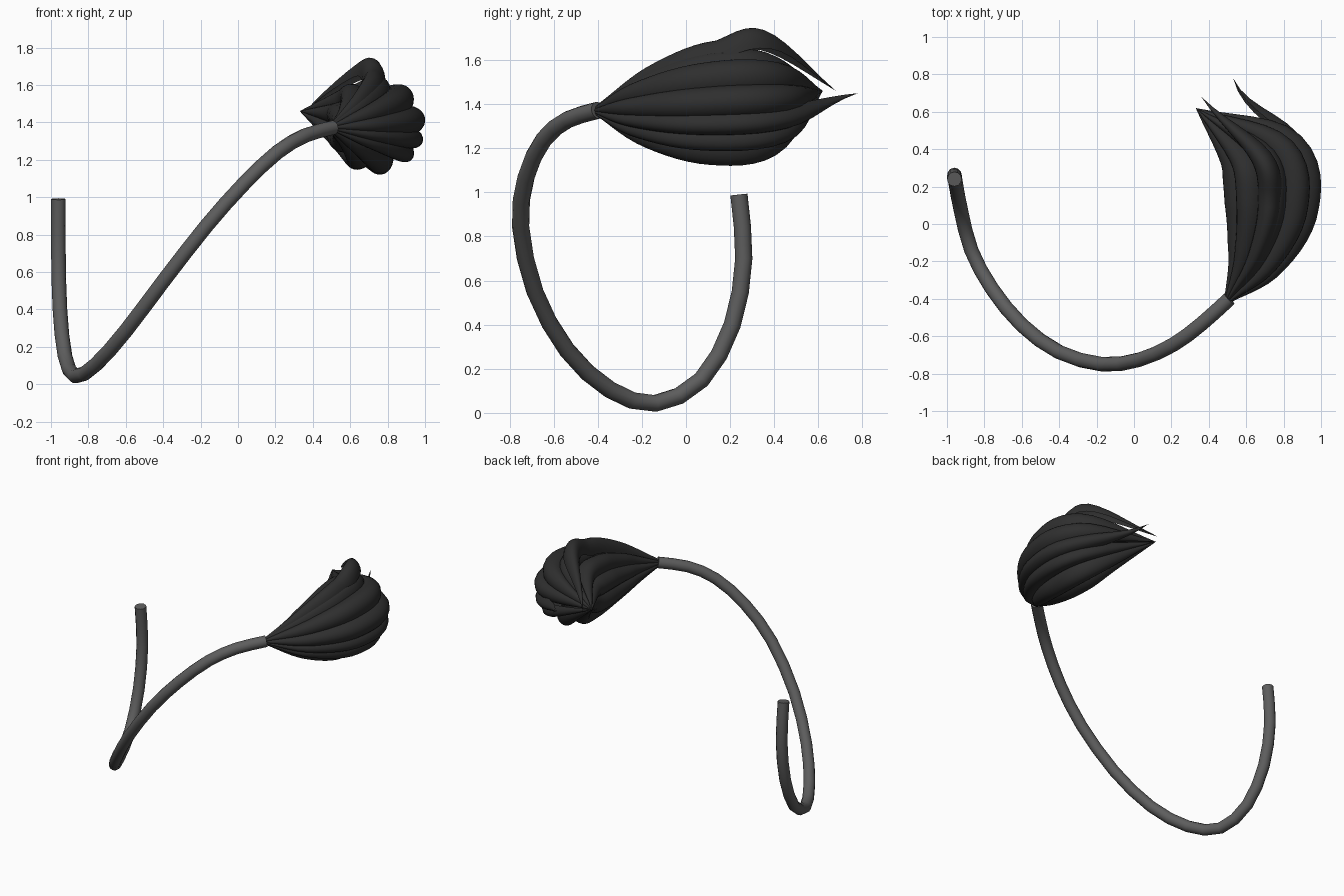
import bpy, math
from mathutils import Vector

if "Cube" in bpy.data.objects:
    bpy.data.objects.remove(bpy.data.objects["Cube"])


def material(name, v):
    m = bpy.data.materials.new(name)
    m.diffuse_color = (v, v, v, 1)
    m.use_nodes = True
    m.node_tree.nodes["Principled BSDF"].inputs["Base Color"].default_value = m.diffuse_color
    return m


def spline(pts, s):
    """Smooth interpolation through points of any size, s in 0..1."""
    n = len(pts) - 1
    i = min(int(s * n), n - 1)
    t = s * n - i
    b, c = Vector(pts[i]), Vector(pts[i + 1])
    a = Vector(pts[i - 1]) if i > 0 else 2 * b - c
    d = Vector(pts[i + 2]) if i + 2 <= n else 2 * c - b
    return 0.5 * (2 * b + (c - a) * t + (2 * a - 5 * b + 4 * c - d) * t**2
                  + (3 * b - a - 3 * c + d) * t**3)


stem_grey = material("stem_grey", 0.11)
petal_black = material("petal_black", 0.028)

# Curling stem
path = [(-.96, .24, .99), (-.96, .262, .7), (-.952, .21, .4), (-.925, .07, .15),
        (-.87, -.14, .043), (-.76, -.345, .105), (-.6, -.54, .285), (-.4, -.685, .55),
        (-.17, -.75, .845), (.03, -.725, 1.07), (.21, -.645, 1.24), (.36, -.535, 1.33),
        (.51, -.4, 1.372)]
curve = bpy.data.curves.new("stem", 'CURVE')
curve.dimensions = '3D'
curve.bevel_depth = 0.039
curve.bevel_resolution = 4
curve.use_fill_caps = True
sp = curve.splines.new('POLY')
N = 24
sp.points.add(N)
for i in range(N + 1):
    sp.points[i].co = (*spline(path, i / N), 1)
sp.use_smooth = True
stem = bpy.data.objects.new("stem", curve)
bpy.context.collection.objects.link(stem)
curve.materials.append(stem_grey)

# Bent axis of the flower head: x, y, z, radius
axis = [(.505, -.4, 1.37, .025), (.655, -.18, 1.37, .165), (.735, .1, 1.38, .252),
        (.68, .38, 1.40, .23), (.33, .62, 1.46, .0)]


def petal(name, angle, width, size=1.0, tip=(0, 0, 0), lift=0, rows=24, cols=12):
    """Ribbed petal following the axis; its edges tuck in under the crest."""
    verts, faces = [], []
    for i in range(rows + 1):
        t = i / rows
        p = spline(axis, t)
        tan = (spline(axis, min(t + .01, 1)) - spline(axis, max(t - .01, 0))).xyz.normalized()
        tan = (tan + Vector((0, .8 * t, 0))).normalized()
        side = tan.cross(Vector((0, 0, 1))).normalized()
        up = side.cross(tan)
        k = max(0, (t - .72) / .28)
        bump = lift * math.sin(math.pi * max(0, (t - .55) / .45))
        centre = p.xyz + Vector(tip) * k * k + up * bump
        for j in range(cols + 1):
            u = 2 * j / cols - 1
            a = math.radians(angle + width * u)
            r = max(p.w, 0) * size * (1.02 - .3 * u * u)
            verts.append(centre + r * (math.cos(a) * side + math.sin(a) * up))
    w = cols + 1
    for i in range(rows):
        for j in range(cols):
            q = i * w + j
            faces.append((q, q + 1, q + w + 1, q + w))
    me = bpy.data.meshes.new(name)
    me.from_pydata(verts, [], faces)
    me.polygons.foreach_set("use_smooth", [True] * len(faces))
    me.materials.append(petal_black)
    ob = bpy.data.objects.new(name, me)
    bpy.context.collection.objects.link(ob)


# Closed ring of petals
ring = [(48, 27), (8, 25), (-44, 19), (-84, 24), (-120, 24),
        (-158, 25), (165, 24), (130, 24), (88, 24)]
for n, (ang, wid) in enumerate(ring):
    petal(f"petal_{n + 1}", ang, wid)

# Lifted upper petal and the petal with the long loose tip
petal("raised_petal", 93, 17, 1.17, (.03, .06, 0), .065)
petal("long_tip_petal", -20, 19, 1.0, (.2, .16, -.01))
